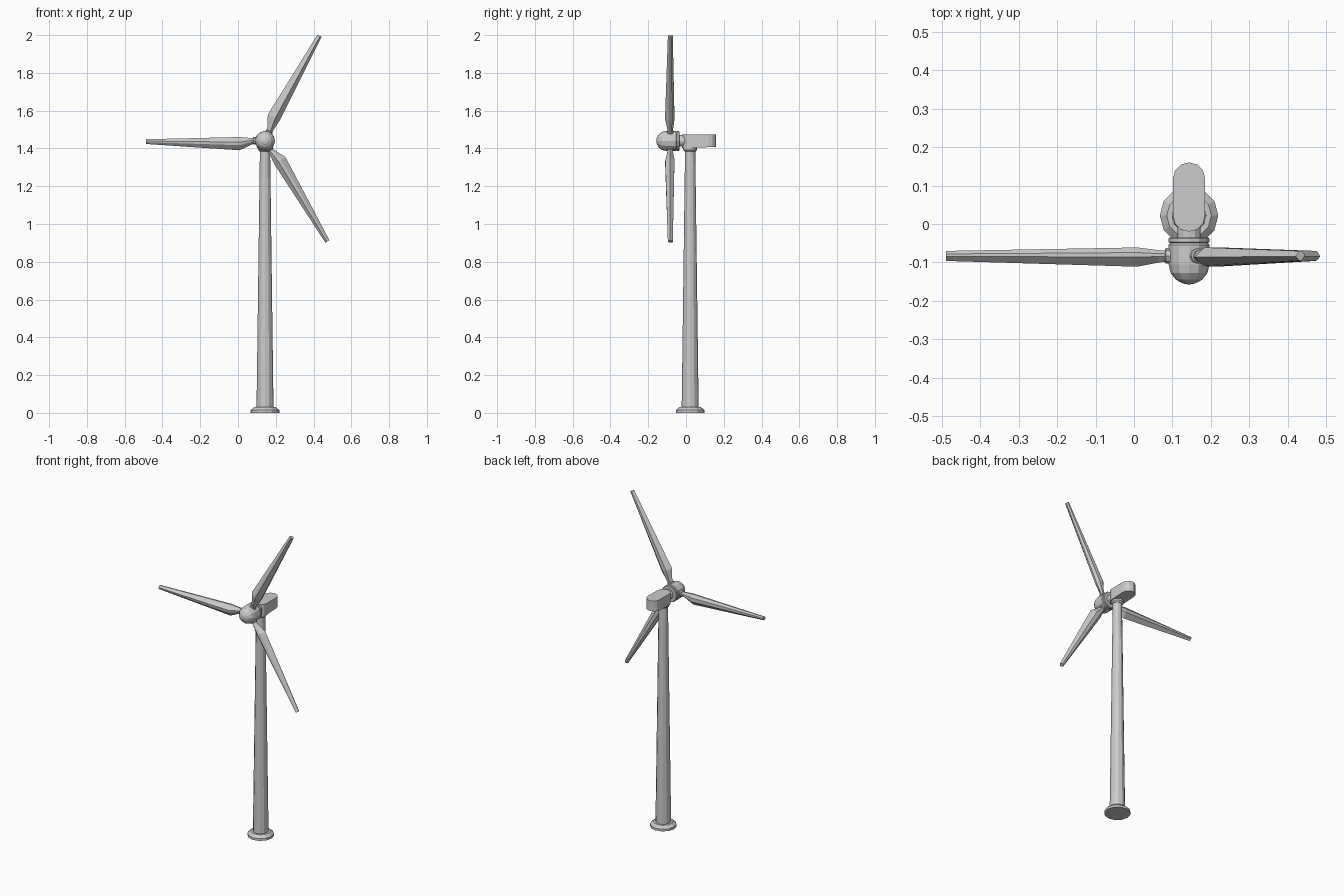
import bpy, bmesh
from math import sin, cos, pi, radians
from mathutils import Matrix, Vector

if "Cube" in bpy.data.objects:
    bpy.data.objects.remove(bpy.data.objects["Cube"])

CX, TY = 0.143, 0.022          # tower axis
HUB_Z = 1.44
ROTOR_Y = -0.083


def loft(name, rings):
    """Skin a list of equally sized point rings and cap both ends."""
    bm = bmesh.new()
    loops = [[bm.verts.new(p) for p in ring] for ring in rings]
    n = len(rings[0])
    for a, b in zip(loops, loops[1:]):
        for i in range(n):
            j = (i + 1) % n
            bm.faces.new((a[i], a[j], b[j], b[i]))
    bm.faces.new(loops[0][::-1])
    bm.faces.new(loops[-1])
    bmesh.ops.recalc_face_normals(bm, faces=bm.faces)
    mesh = bpy.data.meshes.new(name)
    bm.to_mesh(mesh)
    bm.free()
    obj = bpy.data.objects.new(name, mesh)
    bpy.context.collection.objects.link(obj)
    return obj


def lathe(name, profile, sides, matrix):
    """Turn (radius, height) pairs about the local z axis."""
    rings = [[matrix @ Vector((r * cos(2 * pi * i / sides), r * sin(2 * pi * i / sides), h))
              for i in range(sides)] for r, h in profile]
    return loft(name, rings)


# Tower with its stepped foot and the bearing under the housing
upright = Matrix.Translation((CX, TY, 0))
lathe("foot", [(0.076, 0), (0.076, 0.014), (0.058, 0.03), (0.045, 0.03)], 12, upright)
lathe("tower", [(0.045, 0.025), (0.027, 1.395)], 12, upright)
lathe("bearing", [(0.03, 1.385), (0.037, 1.393), (0.037, 1.412)], 12, upright)

# Housing: rounded-end outline extruded upwards, belly slightly tapered
def outline(half, y0, y1, z, lift=0.0):
    pts = []
    for cy, start in ((y1 - half, 0), (y0 + half, pi)):
        for k in range(7):
            a = start + pi * k / 6
            y = cy + half * sin(a)
            pts.append((CX + half * cos(a), y, z + lift * max(0, y - TY)))
    return pts

loft("nacelle", [outline(0.042, -0.02, 0.16, 1.402, 0.05),
                 outline(0.042, -0.02, 0.16, 1.474)])

# Shaft and domed hub, turned about the y axis and facing -y
forward = Matrix.Translation((CX, 0, HUB_Z)) @ Matrix.Rotation(radians(90), 4, "X")
lathe("shaft", [(0.03, -0.02), (0.03, 0.045)], 12, forward)
dome = [(0.053 * cos(a), 0.105 + 0.052 * sin(a)) for a in (radians(d) for d in (0, 25, 50, 72, 87))]
lathe("hub", [(0.05, 0.035), (0.053, 0.038), (0.053, 0.047), (0.049, 0.05),
              (0.053, 0.054)] + dome, 12, forward)

# Blades: station = (radius, low edge, high edge, front depth, back depth)
STATIONS = [(0.058, -0.015, 0.015, 0.015, 0.014),
            (0.075, -0.016, 0.022, 0.017, 0.015),
            (0.132, -0.021, 0.049, 0.028, 0.022),
            (0.628, -0.012, 0.013, 0.013, 0.013)]

for number, angle in enumerate((62.3, -58, 180.3), 1):
    a = radians(angle)
    along = Vector((cos(a), 0, sin(a)))
    across = Vector((-sin(a), 0, cos(a)))
    centre = Vector((CX - 0.003, ROTOR_Y, HUB_Z))
    rings = []
    for r, lo, hi, front, back in STATIONS:
        w = hi - lo
        section = [(lo, back * 0.4), (lo, -front * 0.1), (lo + w * 0.38, -front),
                   (lo + w * 0.62, -front * 0.9), (hi, -front * 0.1),
                   (lo + w * 0.6, back)]
        section.append((lo + w * 0.25, back))
        rings.append([centre + along * r + across * n + Vector((0, y, 0)) for n, y in section])
    loft(f"blade_{number}", rings)
    # Root collar joining blade and hub
    frame = Matrix((across, (0, 1, 0), along)).transposed().to_4x4()
    frame.translation = centre
    lathe(f"blade_collar_{number}", [(0.02, 0.03), (0.02, 0.057), (0.016, 0.06)], 8, frame)
